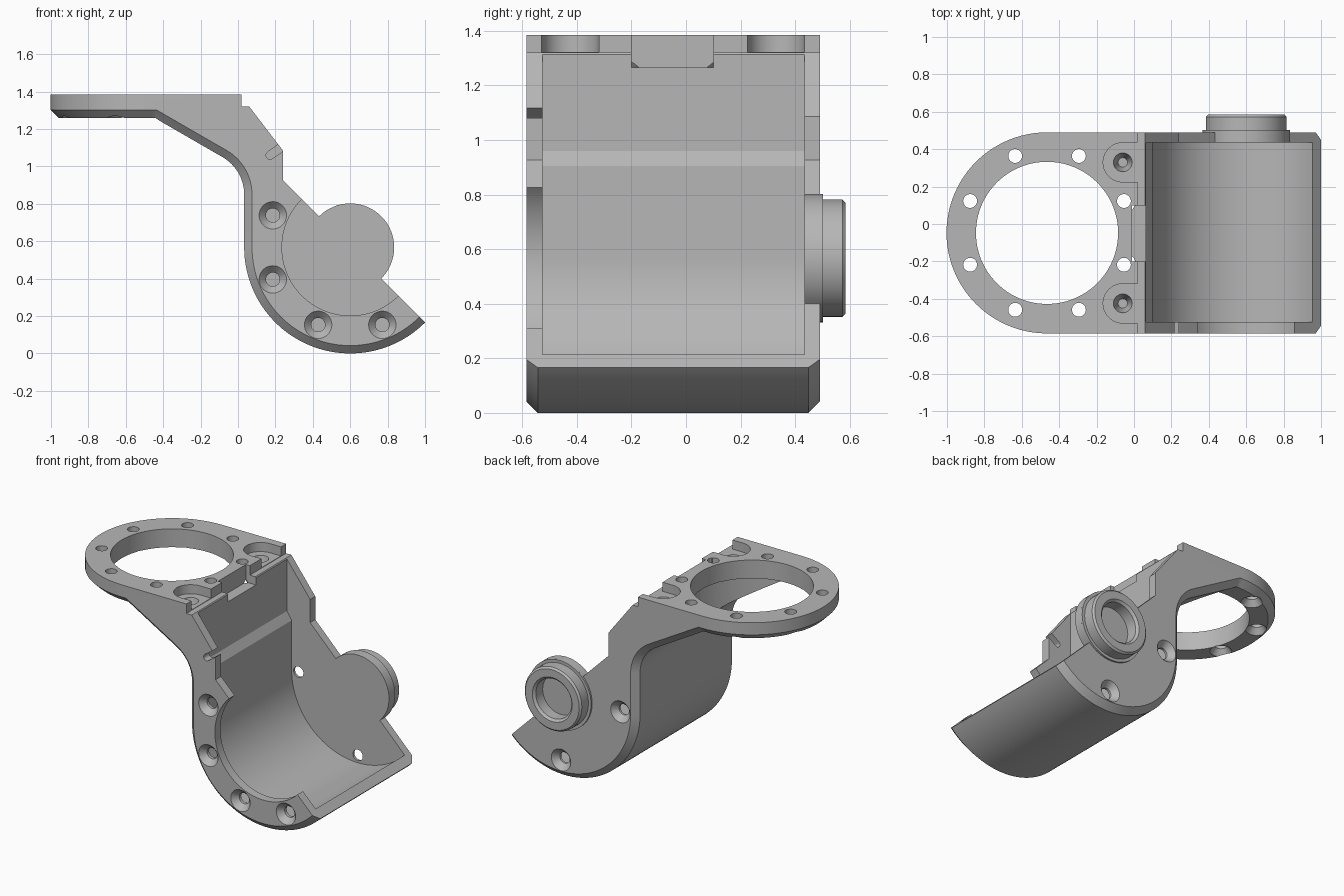
import bpy, bmesh, math
from mathutils import Matrix, Vector

cube = bpy.data.objects.get("Cube")
if cube:
    bpy.data.objects.remove(cube)

GREY = bpy.data.materials.new("light_grey")
GREY.use_nodes = True
COLOUR = (0.47, 0.47, 0.47, 1)
GREY.diffuse_color = COLOUR
GREY.node_tree.nodes["Principled BSDF"].inputs["Base Color"].default_value = COLOUR

FRONT, BACK = -0.585, 0.49            # outer side faces
MID = (FRONT + BACK) / 2
CX, CZ = 0.6, 0.567                   # cradle axis
RX = -0.465                           # mounting ring centre
TOP, UNDER = 1.385, 1.26              # plate faces
CHAMFER = 0.042


def finish(name, bm):
    bmesh.ops.recalc_face_normals(bm, faces=bm.faces)
    mesh = bpy.data.meshes.new(name)
    bm.to_mesh(mesh)
    bm.free()
    mesh.materials.append(GREY)
    obj = bpy.data.objects.new(name, mesh)
    bpy.context.collection.objects.link(obj)
    return obj


def loft(name, rings):
    """Closed solid through matching rings of 3D points."""
    bm = bmesh.new()
    loops = [[bm.verts.new(p) for p in ring] for ring in rings]
    n = len(loops[0])
    for a, b in zip(loops, loops[1:]):
        for i in range(n):
            j = (i + 1) % n
            bm.faces.new((a[i], a[j], b[j], b[i]))
    bm.faces.new(loops[0])
    bm.faces.new(loops[-1])
    return finish(name, bm)


def prism(name, points, y0, y1):
    return loft(name, [[(x, y, z) for x, z in points] for y in (y0, y1)])


def arc(cx, cz, r, start, end, n):
    angles = [math.radians(start + (end - start) * i / n) for i in range(n + 1)]
    return [(cx + r * math.cos(a), cz + r * math.sin(a)) for a in angles]


def cone(start, end, r1, r2, n=32):
    """Round tool between two points."""
    start, end = Vector(start), Vector(end)
    axis = end - start
    bm = bmesh.new()
    turn = axis.to_track_quat('Z', 'Y').to_matrix().to_4x4()
    bmesh.ops.create_cone(bm, cap_ends=True, segments=n, radius1=r1, radius2=r2,
                          depth=axis.length,
                          matrix=Matrix.Translation((start + end) / 2) @ turn)
    return finish("cutter", bm)


def box(x0, x1, y0, y1, z0, z1):
    return prism("cutter", [(x0, z0), (x1, z0), (x1, z1), (x0, z1)], y0, y1)


def combine(obj, tool, operation='DIFFERENCE'):
    mod = obj.modifiers.new("combine", 'BOOLEAN')
    mod.operation, mod.object, mod.solver = operation, tool, 'EXACT'
    bpy.context.view_layer.objects.active = obj
    bpy.ops.object.modifier_apply(modifier=mod.name)
    bpy.data.objects.remove(tool)


def smooth(obj):
    bpy.ops.object.select_all(action='DESELECT')
    obj.select_set(True)
    bpy.context.view_layer.objects.active = obj
    bpy.ops.object.shade_smooth_by_angle(angle=math.radians(25))


# Side outline of the arm; the outer edge can be drawn in for the chamfer
def arm_outline(inset):
    wall = CX - CZ
    bend = 0.23 + inset
    fillet = arc(wall - 0.23, 0.85, bend, 60, 0, 12)
    x, z = fillet[0]
    low = UNDER + inset
    pts = [(RX, TOP), (RX, low), (x - (low - z) / math.tan(math.radians(30)), low)]
    pts += fillet
    pts += arc(CX, CZ, CZ - inset, 180, 315, 48)
    pts += arc(CX, CZ, 0.235, -45, 135, 40)
    pts += [(0.24, 0.927), (0.24, 1.085), (0.06, 1.32), (0.02, 1.32), (0.02, TOP)]
    return pts


layers = [(FRONT, CHAMFER), (FRONT + CHAMFER, 0), (BACK - CHAMFER, 0), (BACK, CHAMFER)]
bracket = loft("cradle_bracket",
               [[(x, y, z) for x, z in arm_outline(o)] for y, o in layers])

# Rounded end of the mounting plate
R = (BACK - FRONT) / 2
half_disc = [(UNDER, R - CHAMFER), (UNDER + CHAMFER, R), (TOP, R)]
plate = loft("plate_end", [[(x, y, z) for x, y in arc(RX, MID, r, 90, 270, 48)]
                           for z, r in half_disc])
combine(bracket, plate, 'UNION')

# Cradle hollow with a small ledge in its upper wall
hollow = [(0.065, 1.6), (0.065, 0.96), (0.1, 0.905)]
hollow += arc(CX, CZ, 0.5, 180, 315, 56)
hollow += [(1.5, 0.2134), (1.5, 1.6)]
combine(bracket, prism("cutter", hollow, -0.525, 0.435))

# Round opening in the front wall
combine(bracket, cone((CX, -0.7, CZ), (CX, -0.5, CZ), 0.365, 0.365, 96))

# Bore of the ring and the wider clearance below it
combine(bracket, cone((RX, MID, 1.1), (RX, MID, 1.5), 0.38, 0.38, 96))
combine(bracket, cone((RX, MID, 0.5), (RX, MID, UNDER), 0.498, 0.498, 96))

# Ring screw holes, countersunk from below
for k in range(8):
    a = math.radians(22.5 + 45 * k)
    x, y = RX + 0.445 * math.cos(a), MID + 0.445 * math.sin(a)
    combine(bracket, cone((x, y, 1.2), (x, y, 1.5), 0.037, 0.037))
    combine(bracket, cone((x, y, 1.25), (x, y, 1.3), 0.075, 0.036))

# Open slots with tapered screw seats at the top corners
for side in (-1, 1):
    x, y = -0.06, MID + side * 0.377
    slot = arc(x, y, 0.105, 90, 270, 24) + [(0.1, y - 0.105), (0.1, y + 0.105)]
    combine(bracket, loft("cutter", [[(u, v, z) for u, v in slot] for z in (1.323, 1.5)]))
    combine(bracket, cone((x, y, 1.22), (x, y, 1.33), 0.025, 0.052))

# Notch in the top edge
combine(bracket, box(-0.01, 0.2, -0.2, 0.1, 1.265, 1.5))

# Slanted slot in the front wall
slit = arc(0.172, 1.06, 0.022, 125, 305, 10)
slit += [(x + 0.16, z + 0.112) for x, z in (slit[-1], slit[0])]
combine(bracket, prism("cutter", slit, -0.7, -0.5))


# Countersunk screw holes around the cradle
def side_holes(angles, face, inward):
    for deg in angles:
        a = math.radians(deg)
        x, z = CX + 0.448 * math.cos(a), CZ + 0.448 * math.sin(a)
        combine(bracket, cone((x, face - inward * 0.05, z),
                              (x, face + inward * 0.08, z), 0.037, 0.037))
        combine(bracket, cone((x, face - inward * 0.005, z),
                              (x, face + inward * 0.04, z), 0.078, 0.036))


side_holes((157.5, 202.5, 247.5, 292.5), FRONT, 1)
side_holes((180, 270), BACK, -1)
smooth(bracket)

# Turned hub on the back wall with a round recess
hub_profile = [(0.235, BACK), (0.235, 0.502), (0.215, 0.502), (0.215, 0.573),
               (0.203, 0.585), (0.15, 0.585), (0.135, 0.57), (0.135, 0.495), (0, 0.495)]
bm = bmesh.new()
verts = [bm.verts.new((CX + r, y, CZ)) for r, y in hub_profile]
edges = [bm.edges.new(pair) for pair in zip(verts, verts[1:])]
bmesh.ops.spin(bm, geom=verts + edges, cent=(CX, 0, CZ), axis=(0, 1, 0),
               angle=math.tau, steps=64)
bmesh.ops.remove_doubles(bm, verts=bm.verts, dist=0.0005)
bmesh.ops.holes_fill(bm, edges=bm.edges, sides=0)
hub = finish("pivot_hub", bm)
smooth(hub)
